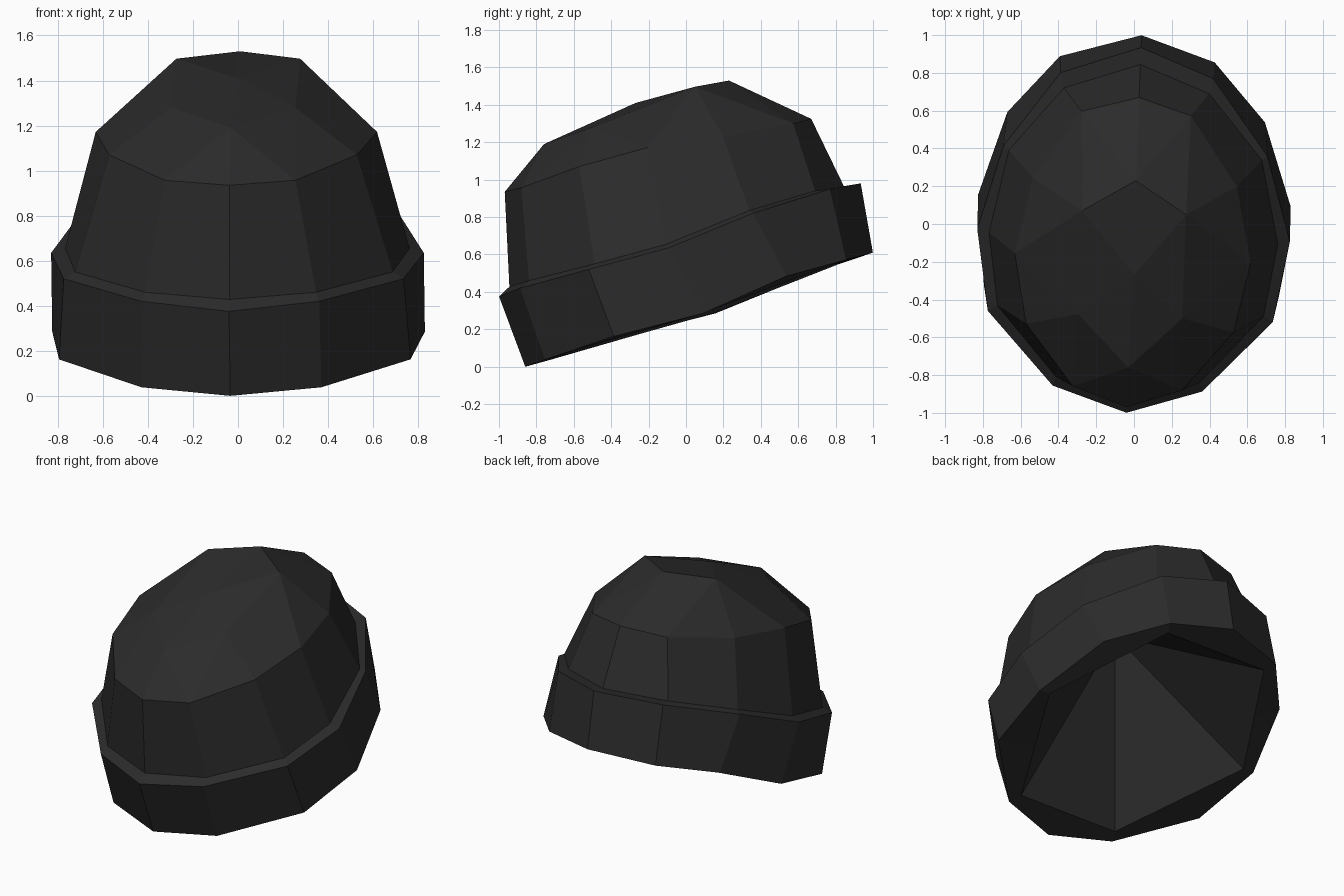
import bpy
from mathutils import Vector, Matrix

if "Cube" in bpy.data.objects:
    bpy.data.objects.remove(bpy.data.objects["Cube"])

TWIST = Matrix.Rotation(-0.04, 3, 'Z')   # the hat is turned very slightly

wool = bpy.data.materials.new("charcoal_wool")
wool.diffuse_color = (0.024, 0.024, 0.024, 1)
wool.use_nodes = True
wool.node_tree.nodes["Principled BSDF"].inputs["Base Color"].default_value = wool.diffuse_color


def ring(half):
    """Mirror a front-to-back half outline into a full loop, seen from above CCW."""
    pts = half + [(-x, y, z) for x, y, z in half[-2:0:-1]]
    # the back flanks lean a touch to the left
    return [TWIST @ Vector((x - (.02 * max(y, 0) if x else 0), y, z)) for x, y, z in pts]


def bridge(a, b):
    """Quads between two loops with the same number of points."""
    n = len(a)
    return [[a[i], a[(i + 1) % n], b[(i + 1) % n], b[i]] for i in range(n)]


def make(name, polys):
    """Weld a list of polygons into one flat-shaded object."""
    index, faces = {}, []
    for poly in polys:
        faces.append([index.setdefault(tuple(round(c, 5) for c in p), len(index))
                      for p in poly])
    me = bpy.data.meshes.new(name)
    me.from_pydata(list(index), [], faces)
    me.materials.append(wool)
    me.update()
    ob = bpy.data.objects.new(name, me)
    bpy.context.collection.objects.link(ob)
    return ob


# Half outlines (front to back) of each tilted loop
rim = ring([(0, -.86, 0), (.40, -.738, .038), (.781, -.355, .162), (.828, .124, .285),
            (.682, .566, .485), (.41, .872, .572), (0, 1, .61)])
fold = ring([(0, -1, .375), (.396, -.872, .42), (.755, -.49, .52), (.828, -.06, .635),
             (.70, .385, .82), (.405, .785, .95), (0, .935, .98)])
base = ring([(0, -.945, .428), (.38, -.825, .46), (.705, -.46, .55), (.765, -.075, .655),
             (.67, .365, .835), (.385, .705, .94), (0, .845, .965)])
shoulder = ring([(0, -.97, .935), (.29, -.87, .957), (.55, -.55, 1.07), (.625, -.18, 1.172),
                 (.54, .22, 1.23), (.29, .585, 1.3), (0, .67, 1.325)])
top = ring([(0, -.76, 1.19), (.275, -.49, 1.28), (.275, .06, 1.497), (0, .23, 1.53)])
peak = Vector((0, -.27, 1.41))

# Six-sided opening inside the twelve-sided rim
centre = sum(rim, Vector()) / 12
opening = [centre.lerp(rim[i], .91) for i in range(1, 12, 2)]
lip = [opening[i // 2] if i % 2 else (opening[i // 2 - 1] + opening[i // 2]) / 2
       for i in range(12)]

# Folded cuff: outer wall, top ledge and underside lip
make("cuff", bridge(rim, fold) + bridge(fold, base) + bridge(lip, rim))

# Crown: walls, twelve-to-six shoulder, then a fan to the peak
crown = bridge(base, shoulder)
for k in range(6):
    e, nxt = top[k], top[(k + 1) % 6]
    before, mid, after = (shoulder[(2 * k + j) % 12] for j in (-1, 0, 1))
    crown += [[before, mid, e], [mid, after, e], [after, nxt, e], [e, nxt, peak]]
make("crown", crown)

# Lining: a six-sided hollow cone seen from below
hollow = Vector((0, -.18, 1.1))
make("lining", [[opening[(i + 1) % 6], opening[i], hollow] for i in range(6)])
